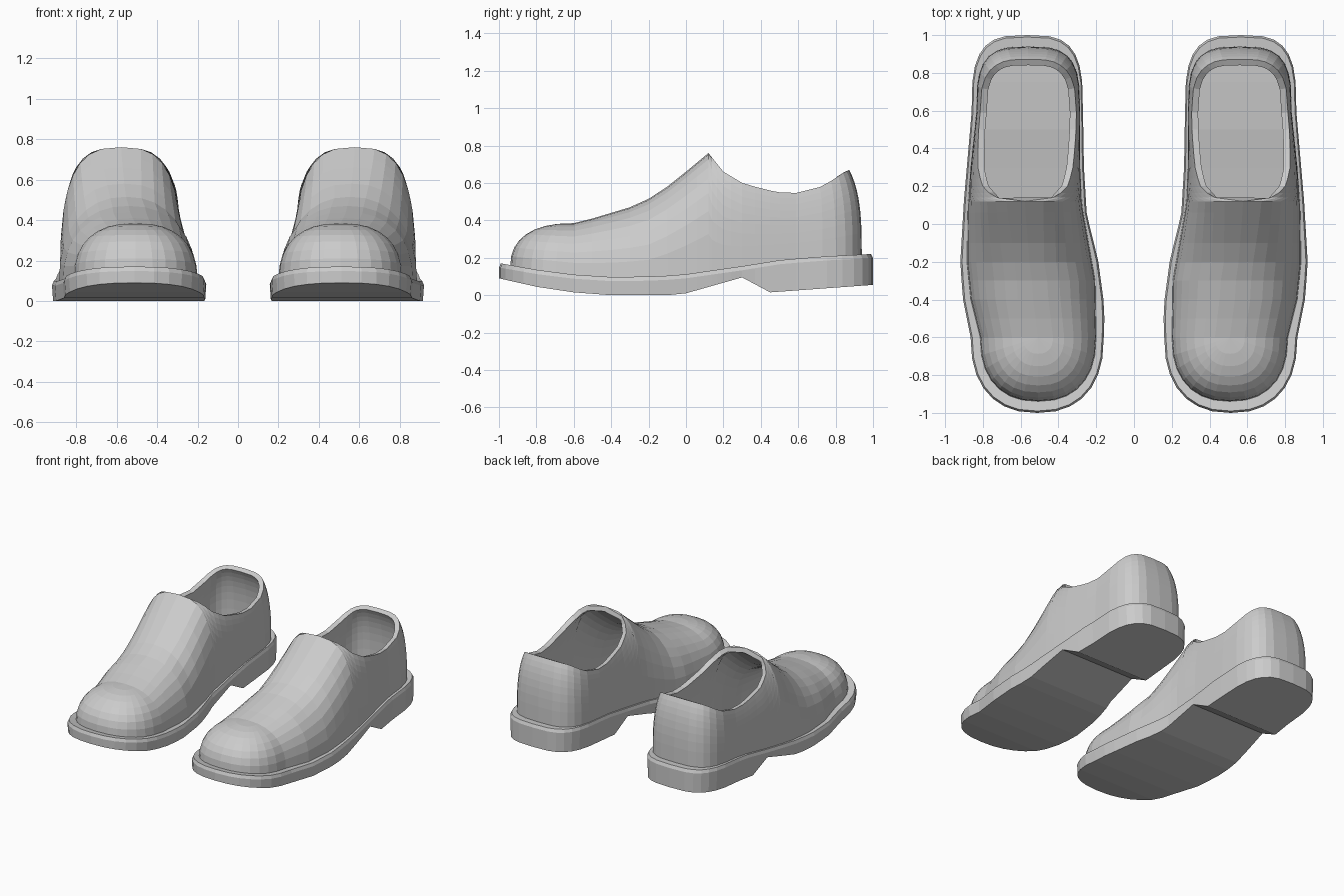
import bpy, bmesh, math

if "Cube" in bpy.data.objects:
    bpy.data.objects.remove(bpy.data.objects["Cube"])

HEEL_Y, TOE_Y = 0.59, -0.6      # centres of the rounded heel and toe
ARC, ROWS = 7, 8


def lerp(table, y):
    """Linear lookup in a list of (y, value) sorted by y."""
    if y <= table[0][0]:
        return table[0][1]
    for (a, va), (b, vb) in zip(table, table[1:]):
        if y <= b:
            return va + (vb - va) * (y - a) / (b - a)
    return table[-1][1]


SOLE_TOP = [(-1, .17), (-.8, .135), (-.6, .11), (-.4, .097), (-.15, .1), (0, .112),
            (.3, .155), (.5, .187), (.7, .205), (1, .22)]
SOLE_BOTTOM = [(-1, .09), (-.8, .045), (-.6, .015), (-.4, 0), (-.1, 0), (0, .01),
               (.3, .095), (.45, .015), (1, .055)]
SOLE_PLAN = dict(
    inner=[(-.6, .16), (-.45, .155), (-.19, .19), (.05, .25), (.3, .265), (.59, .27)],
    outer=[(-.6, .865), (-.4, .905), (-.21, .92), (.13, .9), (.59, .86)],
    heel=.41, toe=.40)
UPPER_PLAN = dict(
    inner=[(-.6, .20), (-.3, .205), (-.1, .24), (.1, .275), (.3, .285), (.59, .285)],
    outer=[(-.6, .815), (-.4, .865), (-.2, .885), (.1, .88), (.3, .865), (.59, .835)],
    heel=.35, toe=.34)
RIDGE = [(-.6, .385), (-.5, .41), (-.3, .47), (-.2, .515), (-.1, .58), (0, .66),
         (.12, .76), (.3, .8), (.59, .8)]
COLLAR = [(.12, .76), (.14, .735), (.2, .66), (.3, .6), (.42, .565), (.55, .54),
          (.7, .565), (.8, .61), (.88, .65), (.94, .67)]
ROUNDNESS = [(-.6, 2.4), (-.2, 2.25), (.12, 2.9), (.59, 3)]
STRAIGHT = [.5, .45, .37, .3, .24, .2, .165, .14, .12, .06, 0, -.1, -.2, -.3, -.4, -.5]


def stations(plan):
    """Heel tip to toe tip: (centre x, centre y, half width, y offset)."""
    def size(y):
        a, b = lerp(plan["inner"], y), lerp(plan["outer"], y)
        return (a + b) / 2, (b - a) / 2

    def arc(y, depth, n):
        c, w = size(y)
        out = []
        for k in range(ARC + 1):
            a = math.pi / 2 * k / ARC
            p = 0 if k == ARC else math.cos(a) ** (2 / n)
            out.append((c, y, w * p, depth * math.sin(a) ** (2 / n)))
        return out

    mid = [(size(y)[0], y, size(y)[1], 0) for y in STRAIGHT]
    return arc(HEEL_Y, plan["heel"], 3.3)[::-1] + mid + arc(TOE_Y, -plan["toe"], 2.35)


def make_object(name, bm):
    bmesh.ops.remove_doubles(bm, verts=bm.verts, dist=0.0005)
    bmesh.ops.recalc_face_normals(bm, faces=bm.faces)
    side = max(bm.faces, key=lambda f: f.calc_center_median().x)
    if side.normal.x < 0:
        bmesh.ops.reverse_faces(bm, faces=bm.faces)
    me = bpy.data.meshes.new(name)
    bm.to_mesh(me)
    bm.free()
    ob = bpy.data.objects.new(name, me)
    bpy.context.collection.objects.link(ob)
    return ob


def skin(bm, columns):
    """Quads between neighbouring columns of vertices."""
    for a, b in zip(columns, columns[1:]):
        for j in range(len(a) - 1):
            bm.faces.new((a[j], b[j], b[j + 1], a[j + 1]))


# Sole with welt edge and heel block; each station is a closed rib
bm = bmesh.new()
ribs = []
for c, yc, w, q in stations(SOLE_PLAN):
    y = yc + q
    top, bottom = lerp(SOLE_TOP, y), lerp(SOLE_BOTTOM, y)
    half = [(0.985, bottom), (1, top - .022), (.975, top)]
    loop = [(-1, f, z) for f, z in half] + [(1, f, z) for f, z in half[::-1]]
    loop.append(loop[0])
    ribs.append([bm.verts.new((c + s * w * f, yc + q * (1 if f > .98 else f), z))
                 for s, f, z in loop])
skin(bm, ribs)
sole = make_object("sole", bm)

# Upper: half ribs rising from the sole to the vamp ridge or to the collar
bm = bmesh.new()
for s in (-1, 1):
    columns = []
    for c, yc, w, q in stations(UPPER_PLAN):
        y = yc + q
        z0 = lerp(SOLE_TOP, y) - .01
        n, h = lerp(ROUNDNESS, yc), lerp(RIDGE, yc) - z0
        limit = math.pi / 2
        if y > .121:
            limit = math.asin(((lerp(COLLAR, y) - z0) / h) ** (n / 2))
        col = []
        for j in range(ROWS + 1):
            a = limit * j / ROWS
            f = max(math.cos(a), 0) ** (2 / n) if a < 1.5707 else 0
            col.append(bm.verts.new((c + s * w * f, yc + q * f,
                                     z0 + h * math.sin(a) ** (2 / n))))
        columns.append(col)
    skin(bm, columns)
upper = make_object("upper", bm)
wall = upper.modifiers.new("wall_thickness", 'SOLIDIFY')
wall.thickness = .035
wall.offset = -1

# The second shoe of the pair
for ob in (sole, upper):
    pair = ob.modifiers.new("pair", 'MIRROR')
    pair.use_mirror_merge = False
